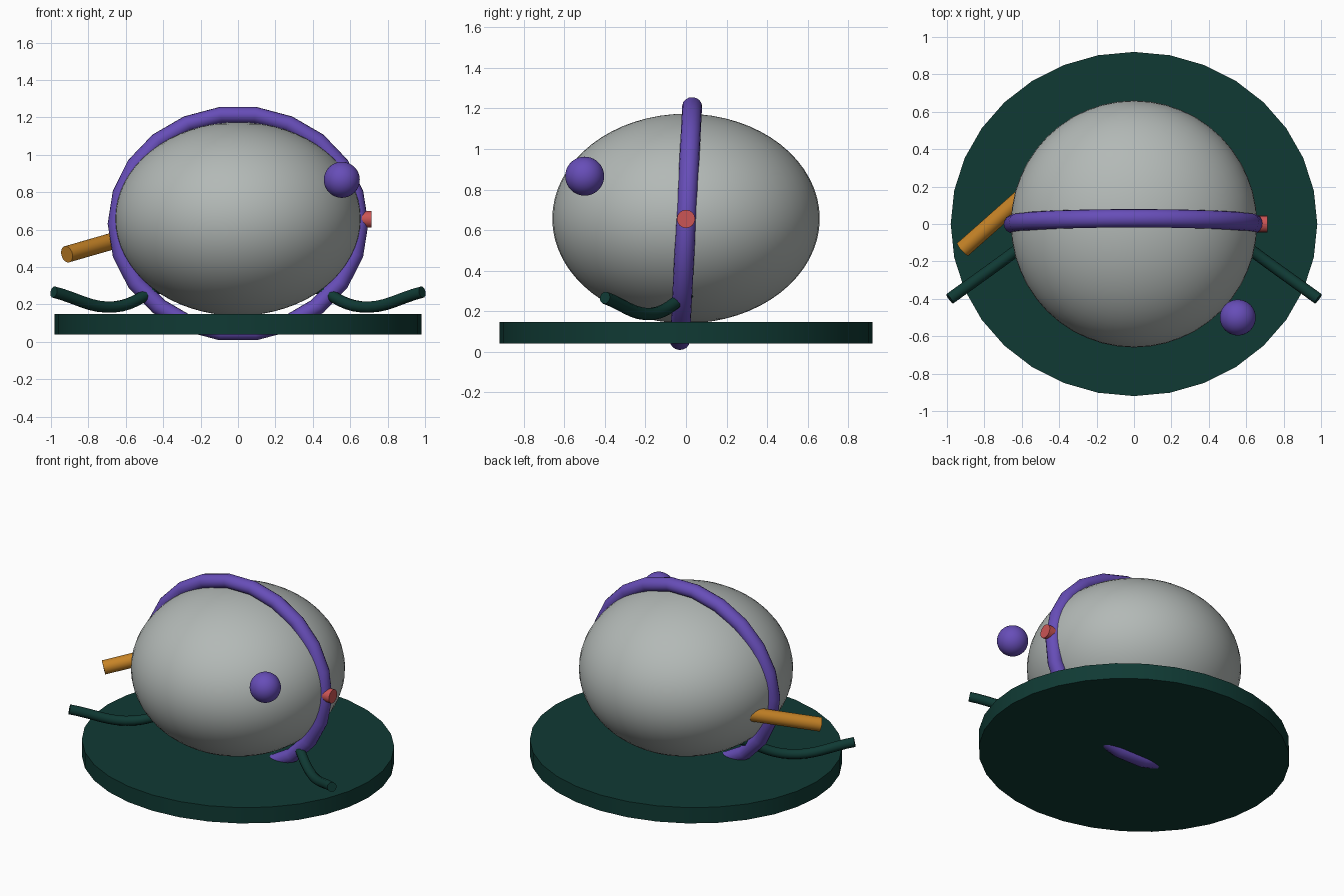
import bpy, math
from mathutils import Vector

if "Cube" in bpy.data.objects:
    bpy.data.objects.remove(bpy.data.objects["Cube"])


def material(name, rgb):
    m = bpy.data.materials.new(name)
    m.diffuse_color = (*rgb, 1)
    m.use_nodes = True
    m.node_tree.nodes["Principled BSDF"].inputs["Base Color"].default_value = m.diffuse_color
    return m


GREY = material("pale grey", (0.45, 0.485, 0.47))
PURPLE = material("purple", (0.135, 0.075, 0.48))
GREEN = material("dark green", (0.005, 0.042, 0.034))
ORANGE = material("orange", (0.57, 0.23, 0.02))
RED = material("coral red", (0.60, 0.09, 0.09))


def finish(name, mat, smooth=True, angle=50):
    ob = bpy.context.object
    ob.name = name
    ob.data.materials.append(mat)
    if smooth:
        bpy.ops.object.transform_apply(location=False, rotation=True, scale=True)
        bpy.ops.object.shade_smooth_by_angle(angle=math.radians(angle))
    return ob


def ball(name, mat, loc, size):
    bpy.ops.mesh.primitive_uv_sphere_add(segments=48, ring_count=32, radius=1,
                                         location=loc)
    bpy.context.object.scale = size
    return finish(name, mat)


def rod(name, mat, a, b, radius, sides):
    a, b = Vector(a), Vector(b)
    bpy.ops.mesh.primitive_cylinder_add(vertices=sides, radius=radius,
                                        depth=(b - a).length, location=(a + b) / 2)
    bpy.context.object.rotation_euler = (b - a).to_track_quat('Z', 'Y').to_euler()
    return finish(name, mat)


# oval base disc, 32 sides
bpy.ops.mesh.primitive_cylinder_add(vertices=32, radius=1, depth=0.107,
                                    location=(0, 0, 0.094))
bpy.context.object.scale = (0.98, 0.92, 1)
finish("base_disc", GREEN)

# body and small floating ball
ball("body", GREY, (0, 0, 0.657), (0.658, 0.66, 0.517))
ball("small_ball", PURPLE, (0.555, -0.5, 0.866), (0.096,) * 3)

# slightly tilted ring around the body
bpy.ops.mesh.primitive_torus_add(major_segments=22, minor_segments=16,
                                 major_radius=0.648, minor_radius=0.049,
                                 location=(0, 0, 0.632))
ring = bpy.context.object
ring.scale = (1, 0.905, 1)
ring.rotation_euler = (math.radians(87), 0, 0)
finish("ring", PURPLE)

# button on the right of the ring
rod("button", RED, (0.6, 0, 0.655), (0.713, 0, 0.655), 0.045, 16)

# spout on the left
rod("spout", ORANGE, (-0.915, -0.135, 0.468), (-0.52, 0.215, 0.582), 0.045, 20)

# curved arms, mirrored
for side, label in ((1, "right"), (-1, "left")):
    cu = bpy.data.curves.new(f"{label}_arm", 'CURVE')
    cu.dimensions = '3D'
    cu.bevel_depth = 0.031
    cu.bevel_resolution = 3
    cu.resolution_u = 8
    cu.use_fill_caps = True
    sp = cu.splines.new('BEZIER')
    pts = [(0.40, 0.03, 0.30), (0.66, -0.165, 0.187), (0.985, -0.40, 0.266)]
    sp.bezier_points.add(len(pts) - 1)
    for bp, (x, y, z) in zip(sp.bezier_points, pts):
        bp.co = (side * x, y, z)
        bp.handle_left_type = bp.handle_right_type = 'AUTO'
    ob = bpy.data.objects.new(f"{label}_arm", cu)
    bpy.context.collection.objects.link(ob)
    bpy.ops.object.select_all(action='DESELECT')
    ob.select_set(True)
    bpy.context.view_layer.objects.active = ob
    bpy.ops.object.convert(target='MESH')
    finish(f"{label}_arm", GREEN)
